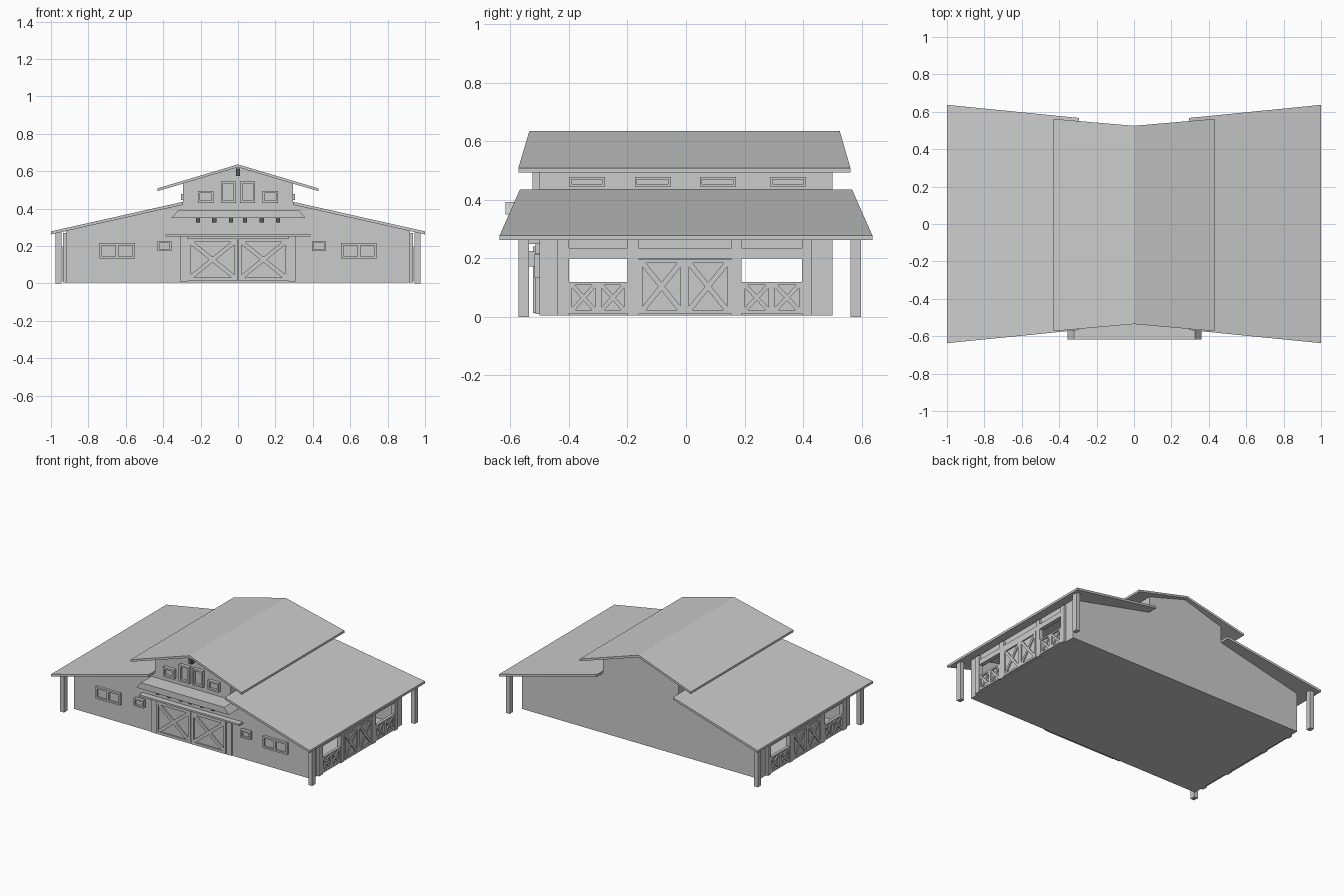
import bpy, bmesh

if "Cube" in bpy.data.objects:
    bpy.data.objects.remove(bpy.data.objects["Cube"])

# Each part is a list of (outline, depth_from, depth_to) prisms.
# "front" outlines are (x, z) and depth runs toward -y; "side" outlines are (y, z) and depth runs toward +x.
def make(name, prisms, face="front", mirror=False):
    bm = bmesh.new()
    put = (lambda u, v, d: (u, -d, v)) if face == "front" else (lambda u, v, d: (d, u, v))
    for poly, d0, d1 in prisms:
        a = [bm.verts.new(put(u, v, d0)) for u, v in poly]
        b = [bm.verts.new(put(u, v, d1)) for u, v in poly]
        bm.faces.new(a)
        bm.faces.new(b[::-1])
        for i in range(len(a)):
            j = (i + 1) % len(a)
            bm.faces.new((a[i], b[i], b[j], a[j]))
    return finish(name, bm, mirror)


def finish(name, bm, mirror):
    bmesh.ops.recalc_face_normals(bm, faces=bm.faces)
    me = bpy.data.meshes.new(name)
    bm.to_mesh(me)
    bm.free()
    ob = bpy.data.objects.new(name, me)
    bpy.context.collection.objects.link(ob)
    if mirror:
        ob.modifiers.new("mirror", "MIRROR").use_axis[0] = True
    return ob


def rect(u0, u1, v0, v1):
    return [(u0, v0), (u1, v0), (u1, v1), (u0, v1)]


def frame(u0, u1, v0, v1, t, d0, d1):
    return [(rect(u0, u0 + t, v0, v1), d0, d1), (rect(u1 - t, u1, v0, v1), d0, d1),
            (rect(u0 + t, u1 - t, v0, v0 + t), d0, d1), (rect(u0 + t, u1 - t, v1 - t, v1), d0, d1)]


def cross_door(u0, u1, v0, v1, t, d0, d1):
    mid = d0 + (d1 - d0) * 0.5
    out = [(rect(u0, u1, v0, v1), d0, mid)] + frame(u0, u1, v0, v1, t, d0, d1)
    a, b, c, d = u0 + t, u1 - t, v0 + t, v1 - t
    for p, q in ((a, b), (b, a)):
        s = t * 0.9 * (1 if q > p else -1)
        out.append(([(p, c), (p + s, c), (q, d - t * 0.9), (q, d), (q - s, d), (p, c + t * 0.9)],
                    mid, d1 - 0.002))
    return out


def window(u0, u1, v0, v1, d, t=0.012, depth=0.018):
    return [(rect(u0, u1, v0, v1), d, d + 0.006)] + frame(u0, u1, v0, v1, t, d, d + depth)


def roof(name, inner, outer, t):
    # inner / outer edge: (x, top z, front y, back y)
    bm = bmesh.new()
    vs = [bm.verts.new((x, y, z - dz)) for dz in (0, t)
          for x, z, y in ((inner[0], inner[1], inner[2]), (outer[0], outer[1], outer[2]),
                          (outer[0], outer[1], outer[3]), (inner[0], inner[1], inner[3]))]
    for f in ((0, 1, 2, 3), (7, 6, 5, 4), (0, 4, 5, 1), (1, 5, 6, 2), (2, 6, 7, 3), (3, 7, 4, 0)):
        bm.faces.new([vs[i] for i in f])
    finish(name, bm, True)


# Roofs
roof("lower_roof", (0.295, 0.436, -0.567, 0.567), (1.0, 0.278, -0.637, 0.637), 0.016)
roof("upper_roof", (0.0, 0.636, -0.535, 0.525), (0.43, 0.508, -0.573, 0.562), 0.015)

# Hollow shell: gable walls, floor, side walls with stall openings, clerestory walls
half = [(0.92, 0.005), (0.92, 0.284), (0.293, 0.425), (0.293, 0.537), (0, 0.624)]
gable = half + [(-x, z) for x, z in half[-2::-1]]
make("gable_walls", [(gable, 0.48, 0.5), (gable, -0.5, -0.48)])
make("floor", [(rect(-0.92, 0.92, 0.005, 0.012), -0.49, 0.49)])
openings = [(-0.40, -0.20), (0.19, 0.397)]
make("side_walls", [(rect(a, b, 0.005, 0.28), 0.905, 0.92)
                    for a, b in ((-0.5, -0.40), (-0.20, 0.19), (0.397, 0.5))]
     + [(rect(a, b, 0.2, 0.28), 0.905, 0.92) for a, b in openings], "side", True)
make("clerestory_walls", [(rect(-0.5, 0.5, 0.42, 0.536), 0.28, 0.293)], "side", True)

# Side framing: posts and beams
make("side_framing", [(rect(a, b, 0.005, 0.27), 0.92, 0.936)
                      for a, b in ((-0.44, -0.40), (-0.20, -0.163), (0.155, 0.19), (0.397, 0.43))]
     + [(rect(a, b, 0.2, 0.235), 0.92, 0.934)
        for a, b in ((-0.40, -0.20), (-0.163, 0.155), (0.19, 0.397))], "side", True)

# Side doors and half-height stall doors
doors = []
for a, b in openings:
    m = (a + b) / 2
    for p, q in ((a, m), (m, b)):
        doors += cross_door(p, q, 0.012, 0.12, 0.011, 0.915, 0.935)
make("stall_doors", doors, "side", True)
make("side_doors", cross_door(-0.163, -0.004, 0.01, 0.198, 0.014, 0.92, 0.938)
     + cross_door(-0.004, 0.155, 0.01, 0.198, 0.014, 0.92, 0.938), "side", True)

# Clerestory windows
panes = []
for a in (-0.40, -0.175, 0.047, 0.287):
    panes += window(a, a + 0.123, 0.446, 0.478, 0.293, 0.008, 0.012)
make("clerestory_windows", panes, "side", True)

# Corner posts carrying the roof overhang
make("corner_posts", [(rect(0.945, 0.975, 0, 0.272), d, d + 0.036) for d in (0.537, -0.598)], mirror=True)

# Front sliding doors, jambs and rail
make("front_doors", cross_door(0.002, 0.27, 0.014, 0.24, 0.018, 0.5, 0.522), mirror=True)
make("door_jambs", [(rect(0.27, 0.308, 0.01, 0.25), 0.5, 0.514)], mirror=True)
make("door_rail", [(rect(-0.387, 0.387, 0.25, 0.262), 0.5, 0.54)])

# Front windows
make("front_windows", window(0.552, 0.65, 0.133, 0.215, 0.5) + window(0.642, 0.74, 0.133, 0.215, 0.5),
     mirror=True)
make("loft_windows", window(0.13, 0.215, 0.43, 0.495, 0.5, depth=0.024)
     + window(0.012, 0.092, 0.43, 0.545, 0.5, depth=0.024), mirror=True)

# Wall lamps: lamp box with front rim
for side, x in (("left", -0.43), ("right", 0.395)):
    make(side + "_wall_lamp", [(rect(x + 0.01, x + 0.065, 0.18, 0.218), 0.5, 0.525)]
         + frame(x, x + 0.075, 0.173, 0.226, 0.01, 0.515, 0.54))

# Canopy over the doors, its beam ends and the ridge beam
make("canopy", [([(-0.355, 0.35), (0.36, 0.35), (0.325, 0.393), (-0.32, 0.393)], 0.5, 0.617)])
dark = bpy.data.materials.new("dark_timber")
dark.diffuse_color = (0.1, 0.1, 0.1, 1)
dark.use_nodes = True
dark.node_tree.nodes["Principled BSDF"].inputs["Base Color"].default_value = dark.diffuse_color
beams = make("canopy_beams", [(rect(x - 0.011, x + 0.011, 0.325, 0.35), 0.5, 0.585)
                              for x in (0.037, 0.127, 0.213)], mirror=True)
ridge = make("ridge_beam", [(rect(-0.012, 0.012, 0.575, 0.615), 0.5, 0.53)])
for ob in (beams, ridge):
    ob.data.materials.append(dark)
